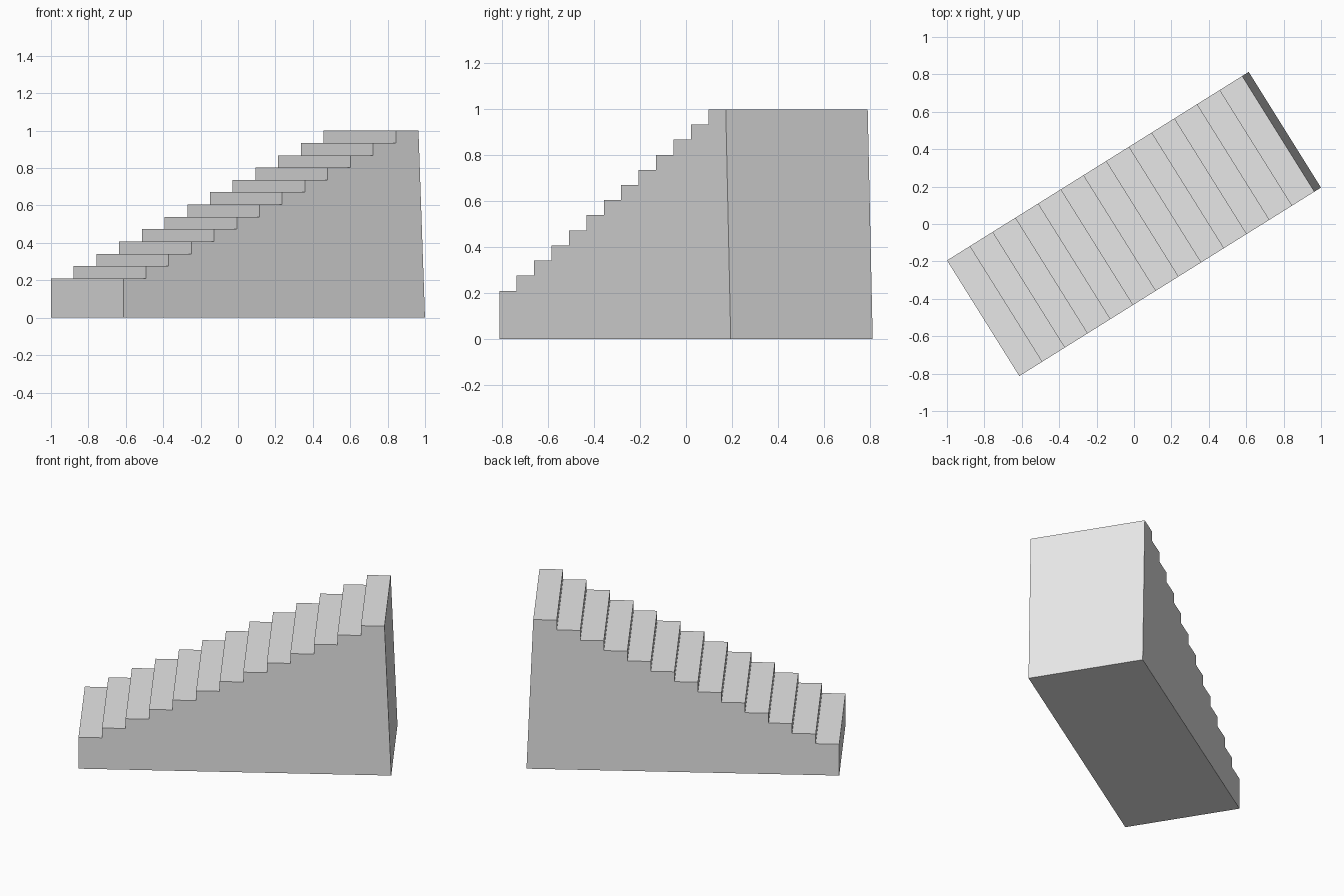
import bpy, bmesh
from math import radians
from mathutils import Matrix

if "Cube" in bpy.data.objects:
    bpy.data.objects.remove(bpy.data.objects["Cube"], do_unlink=True)

LENGTH, WIDTH, HEIGHT = 1.902, 0.729, 1.0
STEPS, FIRST, BACK_LEAN = 13, 0.21, 0.041
tread = (LENGTH - BACK_LEAN) / STEPS
riser = (HEIGHT - FIRST) / (STEPS - 1)

# Plain grey for the whole staircase
grey = bpy.data.materials.new("light_grey")
grey.use_nodes = True
grey.diffuse_color = (0.8, 0.8, 0.8, 1)
grey.node_tree.nodes["Principled BSDF"].inputs["Base Color"].default_value = grey.diffuse_color

# Side profile: base, then each riser and tread, ending in the leaning back
profile = [(LENGTH, 0), (0, 0)]
for i in range(STEPS):
    z = FIRST + i * riser
    profile += [(i * tread, z), ((i + 1) * tread, z)]

# Extrude the profile across the width and turn the flight on the ground
bm = bmesh.new()
side = bm.faces.new([bm.verts.new((x - LENGTH / 2, -WIDTH / 2, z)) for x, z in profile])
extruded = bmesh.ops.extrude_face_region(bm, geom=[side], use_keep_orig=True)
moved = [v for v in extruded["geom"] if isinstance(v, bmesh.types.BMVert)]
bmesh.ops.translate(bm, verts=moved, vec=(0, WIDTH, 0))
bmesh.ops.recalc_face_normals(bm, faces=bm.faces)
bmesh.ops.transform(bm, matrix=Matrix.Rotation(radians(32), 4, 'Z'), verts=bm.verts)

mesh = bpy.data.meshes.new("staircase")
bm.to_mesh(mesh)
bm.free()
mesh.materials.append(grey)
bpy.context.collection.objects.link(bpy.data.objects.new("staircase", mesh))
